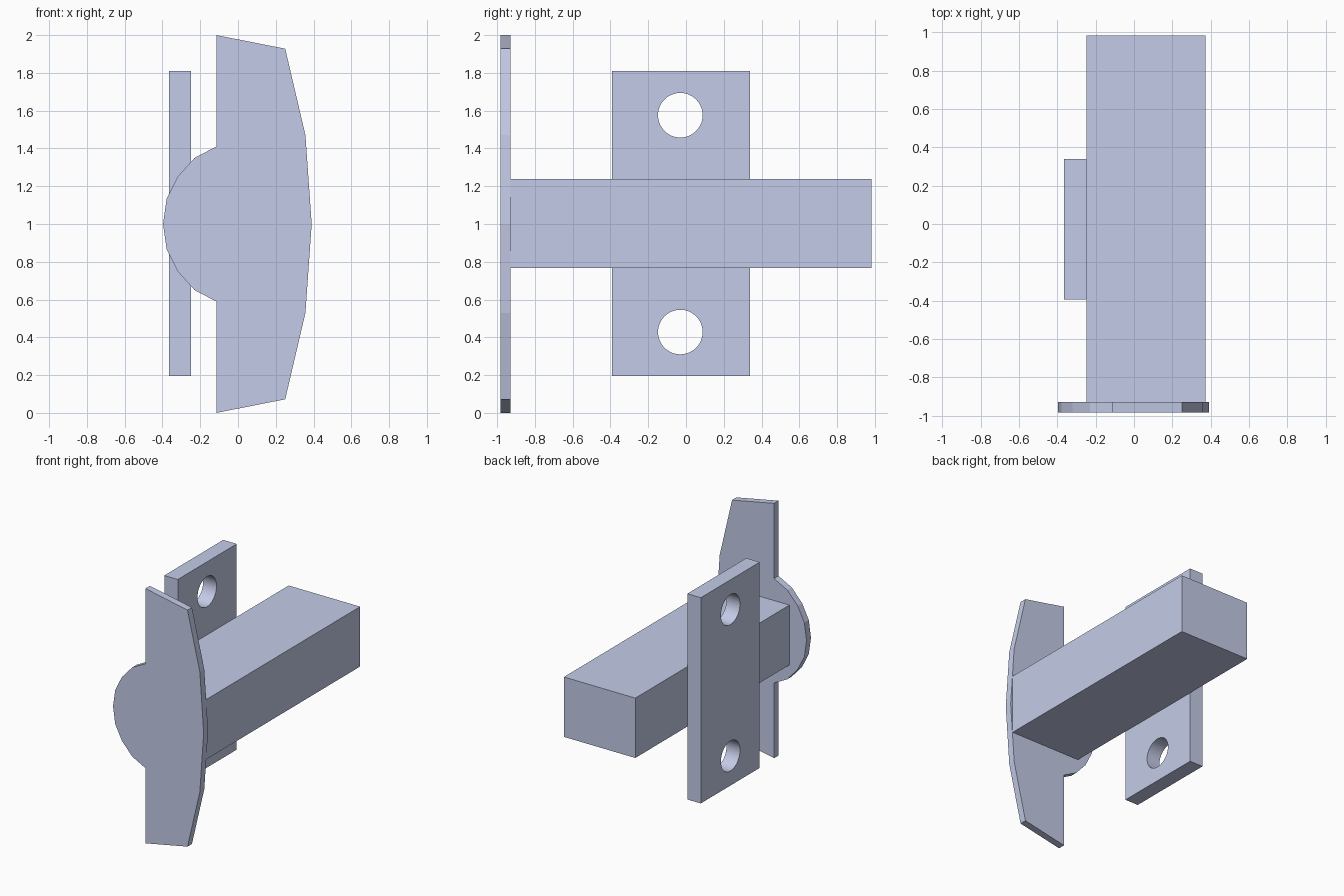
import bpy
import bmesh
from math import radians
from mathutils import Matrix, Vector

if "Cube" in bpy.data.objects:
    bpy.data.objects.remove(bpy.data.objects["Cube"], do_unlink=True)

# One material for the whole bracket
material = bpy.data.materials.new("pale blue grey")
material.use_nodes = True
colour = (0.59, 0.64, 0.855, 1)
material.diffuse_color = colour
material.node_tree.nodes["Principled BSDF"].inputs["Base Color"].default_value = colour


def add_object(name, bm):
    bmesh.ops.recalc_face_normals(bm, faces=bm.faces)
    mesh = bpy.data.meshes.new(name)
    bm.to_mesh(mesh)
    bm.free()
    mesh.materials.append(material)
    obj = bpy.data.objects.new(name, mesh)
    bpy.context.collection.objects.link(obj)
    return obj


def box(name, low, high):
    low, high = Vector(low), Vector(high)
    bm = bmesh.new()
    bmesh.ops.create_cube(bm, size=1)
    bmesh.ops.scale(bm, vec=high - low, verts=bm.verts)
    bmesh.ops.translate(bm, vec=(low + high) / 2, verts=bm.verts)
    return add_object(name, bm)


def plate(name, outline, front, back):
    bm = bmesh.new()
    face = bm.faces.new([bm.verts.new((x, front, z)) for x, z in outline])
    grown = bmesh.ops.extrude_face_region(bm, geom=[face])["geom"]
    verts = [v for v in grown if isinstance(v, bmesh.types.BMVert)]
    bmesh.ops.translate(bm, vec=(0, back - front, 0), verts=verts)
    # Extruding may drop the first cap; close the open edge loop if so
    open_edges = [e for e in bm.edges if e.is_boundary]
    if open_edges:
        bmesh.ops.holes_fill(bm, edges=open_edges, sides=0)
    return add_object(name, bm)


# Front plate: upper half of the outline, mirrored about mid height
upper = [(0.39, 1.0), (0.357, 1.47), (0.25, 1.928), (-0.115, 2.0),
         (-0.115, 1.41), (-0.23, 1.35), (-0.32, 1.25), (-0.378, 1.133), (-0.397, 1.0)]
lower = [(x, 2 - z) for x, z in reversed(upper[1:-1])]
plate("front_plate", upper + lower, -0.983, -0.928)

# Long bar running back from the front plate
box("bar", (-0.248, -0.928, 0.767), (0.372, 0.983, 1.237))

# Mounting plate on the right side, with two bolt holes
mount = box("mounting_plate", (-0.365, -0.393, 0.195), (-0.248, 0.338, 1.81))
for z in (0.428, 1.576):
    bm = bmesh.new()
    bmesh.ops.create_cone(bm, cap_ends=True, segments=48, radius1=0.118, radius2=0.118, depth=0.4,
                          matrix=Matrix.Translation((-0.3, -0.03, z)) @ Matrix.Rotation(radians(90), 4, "Y"))
    cutter = add_object("hole_cutter", bm)
    cutter.hide_render = True
    cut = mount.modifiers.new("bolt_hole", "BOOLEAN")
    cut.operation = "DIFFERENCE"
    cut.solver = "EXACT"
    cut.object = cutter
    bpy.context.view_layer.objects.active = mount
    bpy.ops.object.modifier_apply(modifier=cut.name)
    bpy.data.objects.remove(cutter, do_unlink=True)

# Smooth hole walls with sharp rims
bpy.ops.object.select_all(action="DESELECT")
mount.select_set(True)
bpy.context.view_layer.objects.active = mount
bpy.ops.object.shade_smooth_by_angle(angle=radians(30))
